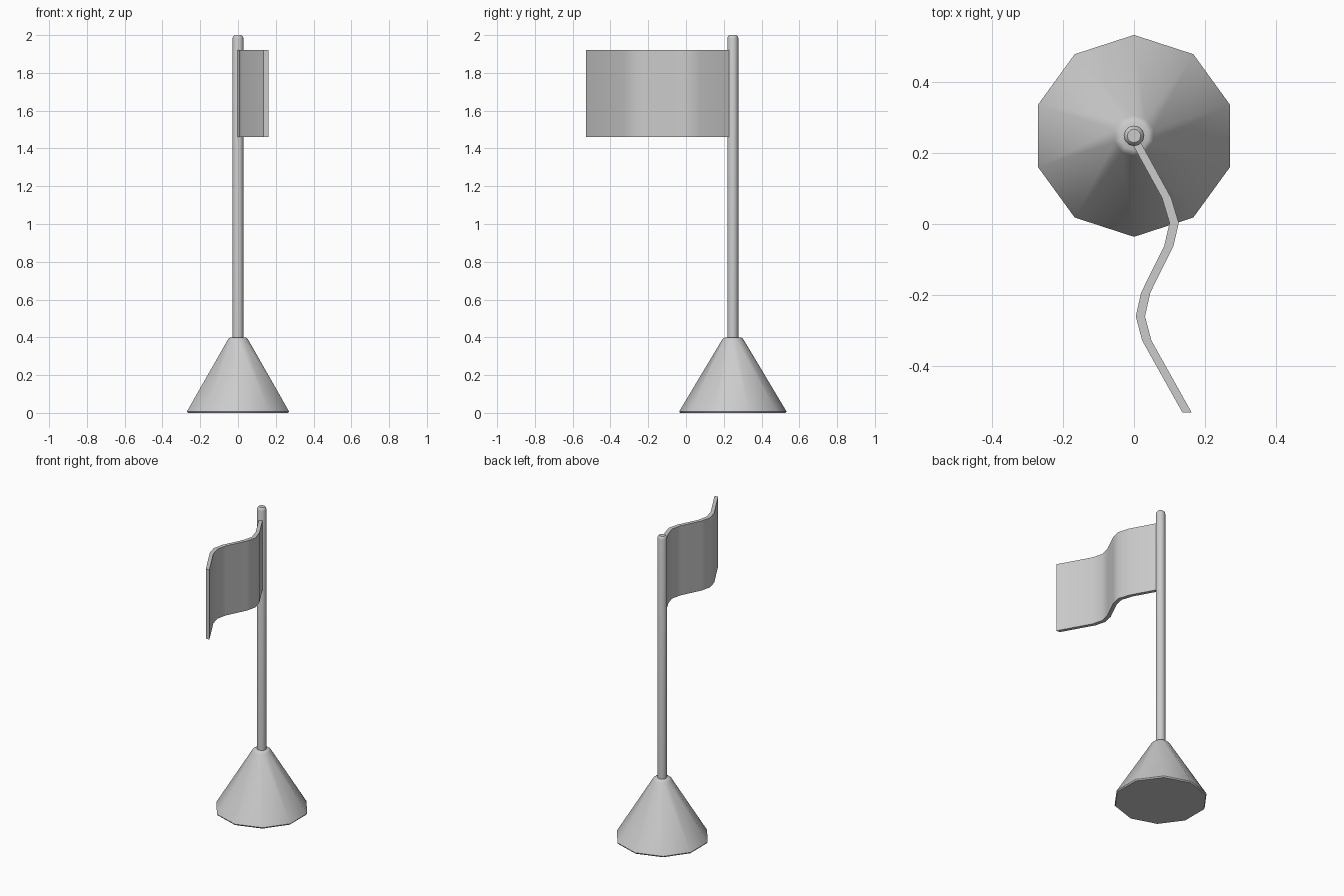
import bpy, bmesh, math

if "Cube" in bpy.data.objects:
    bpy.data.objects.remove(bpy.data.objects["Cube"])

POLE_Y = 0.248


def finish(name, bm, angle):
    bmesh.ops.recalc_face_normals(bm, faces=bm.faces[:])
    me = bpy.data.meshes.new(name)
    bm.to_mesh(me)
    bm.free()
    ob = bpy.data.objects.new(name, me)
    bpy.context.collection.objects.link(ob)
    bpy.ops.object.select_all(action='DESELECT')
    ob.select_set(True)
    bpy.context.view_layer.objects.active = ob
    bpy.ops.object.shade_smooth_by_angle(angle=math.radians(angle))
    return ob


def turned(name, profile, sides, angle):
    """Closed solid from a (radius, z) profile around the pole axis."""
    bm = bmesh.new()
    rings = []
    for r, z in profile:
        rings.append([bm.verts.new((r * math.sin(2 * math.pi * i / sides),
                                    POLE_Y + r * math.cos(2 * math.pi * i / sides), z))
                      for i in range(sides)])
    for a, b in zip(rings, rings[1:]):
        for i in range(sides):
            j = (i + 1) % sides
            bm.faces.new((a[i], a[j], b[j], b[i]))
    bm.faces.new(rings[0])
    bm.faces.new(rings[-1])
    return finish(name, bm, angle)


# Ten-sided conical base with a softened top rim
turned("base", [(0.279, 0), (0.284, 0.008), (0.057, 0.387),
                (0.051, 0.395), (0.041, 0.4)], 10, 40)

# Pole with rounded tip
turned("pole", [(0.029, 0.36), (0.029, 1.982), (0.026, 1.993), (0.019, 2.0)], 12, 40)

# Waving flag: wavy path with a constant thickness, extruded upwards
path = [(0.003, 0.235), (0.092, 0.073), (0.113, 0.003), (0.098, -0.062),
        (0.033, -0.193), (0.018, -0.26), (0.036, -0.328), (0.149, -0.53)]
bm = bmesh.new()
rows = [[bm.verts.new((x + dx, y, z)) for dx, z in
         ((-0.013, 1.46), (0.013, 1.46), (0.013, 1.92), (-0.013, 1.92))] for x, y in path]
for a, b in zip(rows, rows[1:]):
    for i in range(4):
        j = (i + 1) % 4
        bm.faces.new((a[i], a[j], b[j], b[i]))
bm.faces.new(rows[0])
bm.faces.new(rows[-1])
finish("flag", bm, 40)
